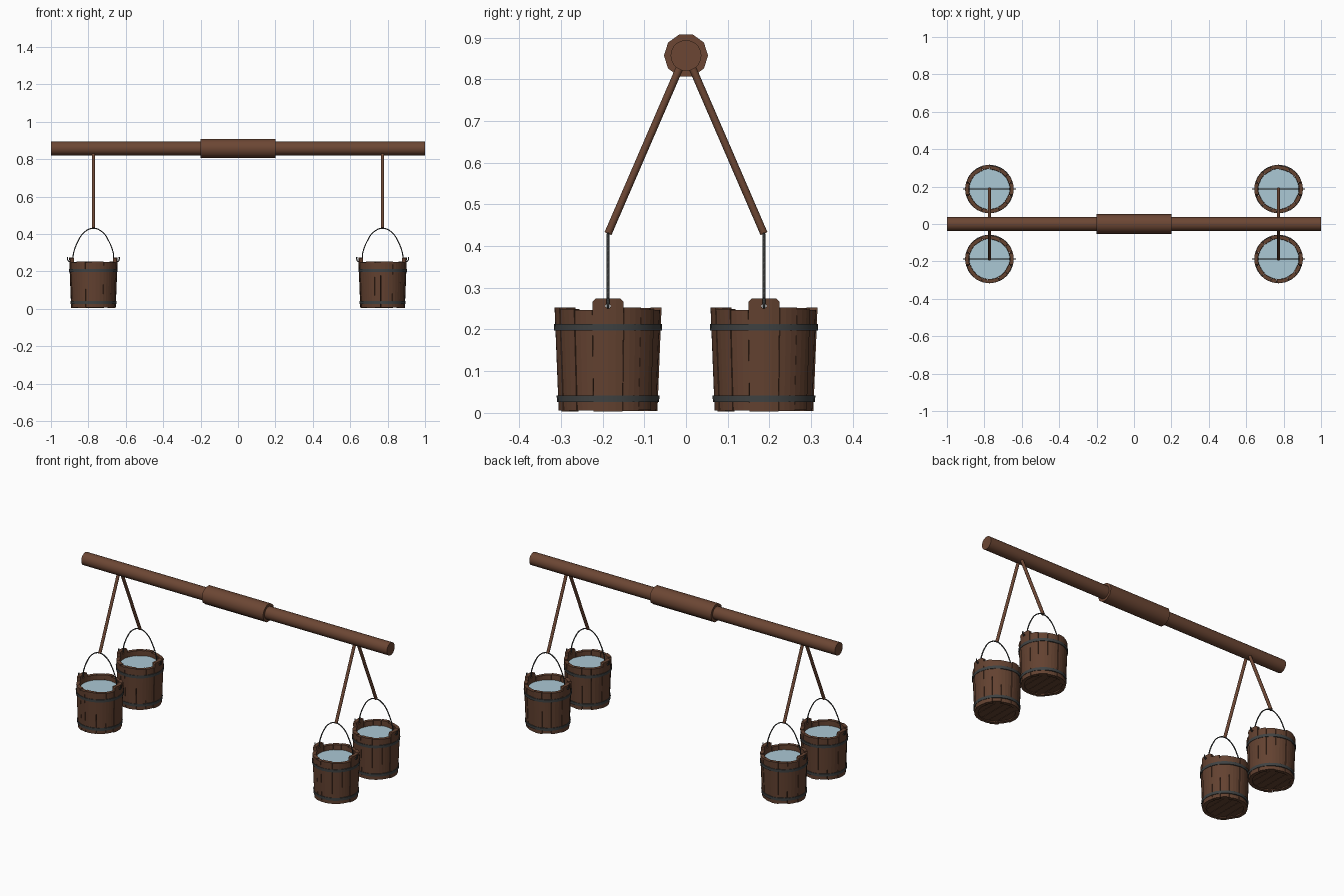
import bpy, bmesh, math, random
from mathutils import Vector, Matrix

cube = bpy.data.objects.get("Cube")
if cube:
    bpy.data.objects.remove(cube, do_unlink=True)
random.seed(4)


def material(name, rgb):
    m = bpy.data.materials.new(name)
    m.use_nodes = True
    m.diffuse_color = (*rgb, 1)
    bsdf = next(n for n in m.node_tree.nodes if n.type == 'BSDF_PRINCIPLED')
    bsdf.inputs["Base Color"].default_value = (*rgb, 1)
    return m


POLE_WOOD = material("pole wood", (0.15, 0.062, 0.034))
BUCKET_WOOD = material("bucket wood", (0.125, 0.054, 0.03))
IRON = material("dark iron", (0.05, 0.054, 0.054))
WATER = material("pale water", (0.41, 0.58, 0.66))

# Bucket dimensions
HEIGHT, R_BOTTOM, R_TOP, WALL = 0.25, 0.117, 0.127, 0.02
BUCKET_X, BUCKET_Y = 0.773, 0.187
EYE_Z, BAIL_TOP = 0.256, 0.43


def radius_at(z):
    return R_BOTTOM + (R_TOP - R_BOTTOM) * z / HEIGHT


def to_mesh(bm, name, mat, smooth=False):
    bmesh.ops.recalc_face_normals(bm, faces=bm.faces[:])
    me = bpy.data.meshes.new(name)
    bm.to_mesh(me)
    bm.free()
    me.materials.append(mat)
    if smooth:
        me.shade_smooth()
        me.set_sharp_from_angle(angle=math.radians(40))
    return me


def place(name, me, loc=(0, 0, 0)):
    ob = bpy.data.objects.new(name, me)
    ob.location = loc
    bpy.context.collection.objects.link(ob)
    return ob


def rod(bm, a, b, r, sides, spin=0.0):
    """Add a capped cylinder running from a to b."""
    a, b = Vector(a), Vector(b)
    turn = (b - a).to_track_quat('Z', 'Y').to_matrix().to_4x4()
    mat = Matrix.Translation((a + b) / 2) @ turn @ Matrix.Rotation(spin, 4, 'Z')
    bmesh.ops.create_cone(bm, cap_ends=True, segments=sides, radius1=r,
                          radius2=r, depth=(b - a).length, matrix=mat)


def stave(bm, a0, a1, z0, z1, bulge=0.0, steps=3):
    """Add one curved, tapered board between two angles."""
    rows = []
    for i in range(steps + 1):
        a = a0 + (a1 - a0) * i / steps
        row = []
        for z, inset in ((z0, 0), (z1, 0), (z1, WALL), (z0, WALL)):
            r = radius_at(z) + bulge - inset
            row.append(bm.verts.new((r * math.cos(a), r * math.sin(a), z)))
        rows.append(row)
    for p, q in zip(rows, rows[1:]):
        for k in range(4):
            bm.faces.new((p[k], q[k], q[(k + 1) % 4], p[(k + 1) % 4]))
    bm.faces.new(rows[0])
    bm.faces.new(rows[-1])


def make_staves():
    bm = bmesh.new()
    ear_half, gap, count = 0.3, 0.012, 6
    for side in (0, math.pi):
        start, span = side + ear_half, math.pi - 2 * ear_half
        cuts = [i / count for i in range(count + 1)]
        for i in range(1, count):
            cuts[i] += random.uniform(-0.04, 0.04)
        for f0, f1 in zip(cuts, cuts[1:]):
            stave(bm, start + span * f0 + gap / 2, start + span * f1 - gap / 2,
                  random.uniform(0.003, 0.008), HEIGHT + random.uniform(-0.004, 0.003),
                  random.uniform(-0.002, 0.002))
    return to_mesh(bm, "staves", BUCKET_WOOD)


def make_ears():
    bm = bmesh.new()
    for side in (0, math.pi):
        stave(bm, side - 0.294, side + 0.294, 0.003, 0.274, 0.002, 4)
    # Clip the upper corners of the tall boards
    for s in (-1, 1):
        cut = bmesh.ops.bisect_plane(bm, geom=bm.verts[:] + bm.edges[:] + bm.faces[:],
                                     plane_co=(0, s * 0.03, 0.274),
                                     plane_no=(0, s, 1), clear_outer=True)
        edges = [e for e in cut["geom_cut"] if isinstance(e, bmesh.types.BMEdge)]
        bmesh.ops.holes_fill(bm, edges=edges, sides=0)
    return to_mesh(bm, "ear boards", BUCKET_WOOD)


def make_bands():
    bm = bmesh.new()
    sides = 24
    for z in (0.034, 0.205):
        h = 0.008
        prof = [(radius_at(z - h) - 0.003, z - h), (radius_at(z - h) + 0.0045, z - h),
                (radius_at(z + h) + 0.0045, z + h), (radius_at(z + h) - 0.003, z + h)]
        rings = [[bm.verts.new((r * math.cos(a), r * math.sin(a), zz)) for r, zz in prof]
                 for a in (math.tau * i / sides for i in range(sides))]
        for i in range(sides):
            p, q = rings[i], rings[(i + 1) % sides]
            for k in range(4):
                bm.faces.new((p[k], q[k], q[(k + 1) % 4], p[(k + 1) % 4]))
    return to_mesh(bm, "bands", IRON, True)


def make_floor():
    # Planks run along y, each clipped to the bucket's round inside
    bm = bmesh.new()
    r, planks, steps = R_BOTTOM - WALL * 0.6, 5, 6
    w = 2 * r / planks
    for i in range(planks):
        x0, x1 = -r + i * w + 0.001, -r + (i + 1) * w - 0.001
        xs = [x0 + (x1 - x0) * k / steps for k in range(steps + 1)]
        ys = [math.sqrt(r * r - x * x) for x in xs]
        outline = list(zip(xs, ys)) + [(x, -y) for x, y in zip(xs[::-1], ys[::-1])]
        face = bm.faces.new([bm.verts.new((x, y, 0.01)) for x, y in outline])
        ext = bmesh.ops.extrude_face_region(bm, geom=[face])["geom"]
        top = [v for v in ext if isinstance(v, bmesh.types.BMVert)]
        bmesh.ops.translate(bm, verts=top, vec=(0, 0, 0.014))
    return to_mesh(bm, "floor planks", BUCKET_WOOD)


def make_water():
    bm = bmesh.new()
    bmesh.ops.create_circle(bm, cap_ends=True, segments=32, radius=0.108,
                            matrix=Matrix.Translation((0, 0, 0.222)))
    return to_mesh(bm, "water", WATER)


def make_bail():
    # Wire arch with its ends hooked outward through the ear boards
    half = [(0.138, 0.276), (0.137, EYE_Z + 0.004), (0.130, EYE_Z - 0.003),
            (0.116, EYE_Z), (0.106, 0.30), (0.083, 0.36), (0.048, 0.41)]
    path = half + [(0, BAIL_TOP)] + [(-x, z) for x, z in reversed(half)]
    cu = bpy.data.curves.new("bail", 'CURVE')
    cu.dimensions = '3D'
    cu.bevel_depth, cu.bevel_resolution, cu.resolution_u = 0.0033, 1, 4
    cu.use_fill_caps = True
    sp = cu.splines.new('BEZIER')
    sp.bezier_points.add(len(path) - 1)
    for p, (x, z) in zip(sp.bezier_points, path):
        p.co = (x, 0, z)
        p.handle_left_type = p.handle_right_type = 'AUTO'
    cu.materials.append(IRON)
    return cu


# Carrying pole and thicker shoulder grip
bm = bmesh.new()
rod(bm, (-1, 0, 0.857), (1, 0, 0.857), 0.037, 20)
place("pole", to_mesh(bm, "pole", POLE_WOOD, True))
bm = bmesh.new()
rod(bm, (-0.2, 0, 0.857), (0.2, 0, 0.857), 0.053, 10)
# Turn so that two corners lie level with the axis
bmesh.ops.rotate(bm, verts=bm.verts[:], cent=(0, 0, 0.857), matrix=Matrix.Rotation(
    -math.atan2(bm.verts[:][0].co.z - 0.857, bm.verts[:][0].co.y), 3, 'X'))
place("shoulder_grip", to_mesh(bm, "shoulder grip", POLE_WOOD, True))

parts = {"staves": make_staves(), "ear_boards": make_ears(), "bands": make_bands(),
         "floor": make_floor(), "water": make_water(), "bail": make_bail()}

for sy, depth in ((-1, "front"), (1, "back")):
    # Drill through the ears of both buckets in this row
    bm = bmesh.new()
    rod(bm, (-1, 0, 0), (1, 0, 0), 0.006, 10)
    drill = place("eye_cutter_" + depth, to_mesh(bm, "eye cutter", BUCKET_WOOD),
                  (0, sy * BUCKET_Y, EYE_Z))
    drill.hide_render = True
    drill.hide_viewport = True
    drill.display_type = 'WIRE'
    for sx, side in ((-1, "right"), (1, "left")):
        tag = depth + "_" + side
        for name, data in parts.items():
            ob = place("bucket_" + name + "_" + tag, data,
                       (sx * BUCKET_X, sy * BUCKET_Y, 0))
            if name == "ear_boards":
                mod = ob.modifiers.new("eye", 'BOOLEAN')
                mod.object, mod.operation = drill, 'DIFFERENCE'
        # Slanted hanger rod from pole to bail
        bm = bmesh.new()
        rod(bm, (sx * BUCKET_X, sy * 0.012, 0.835),
            (sx * BUCKET_X, sy * BUCKET_Y, BAIL_TOP), 0.009, 10)
        place("hanger_" + tag, to_mesh(bm, "hanger", POLE_WOOD, True))
